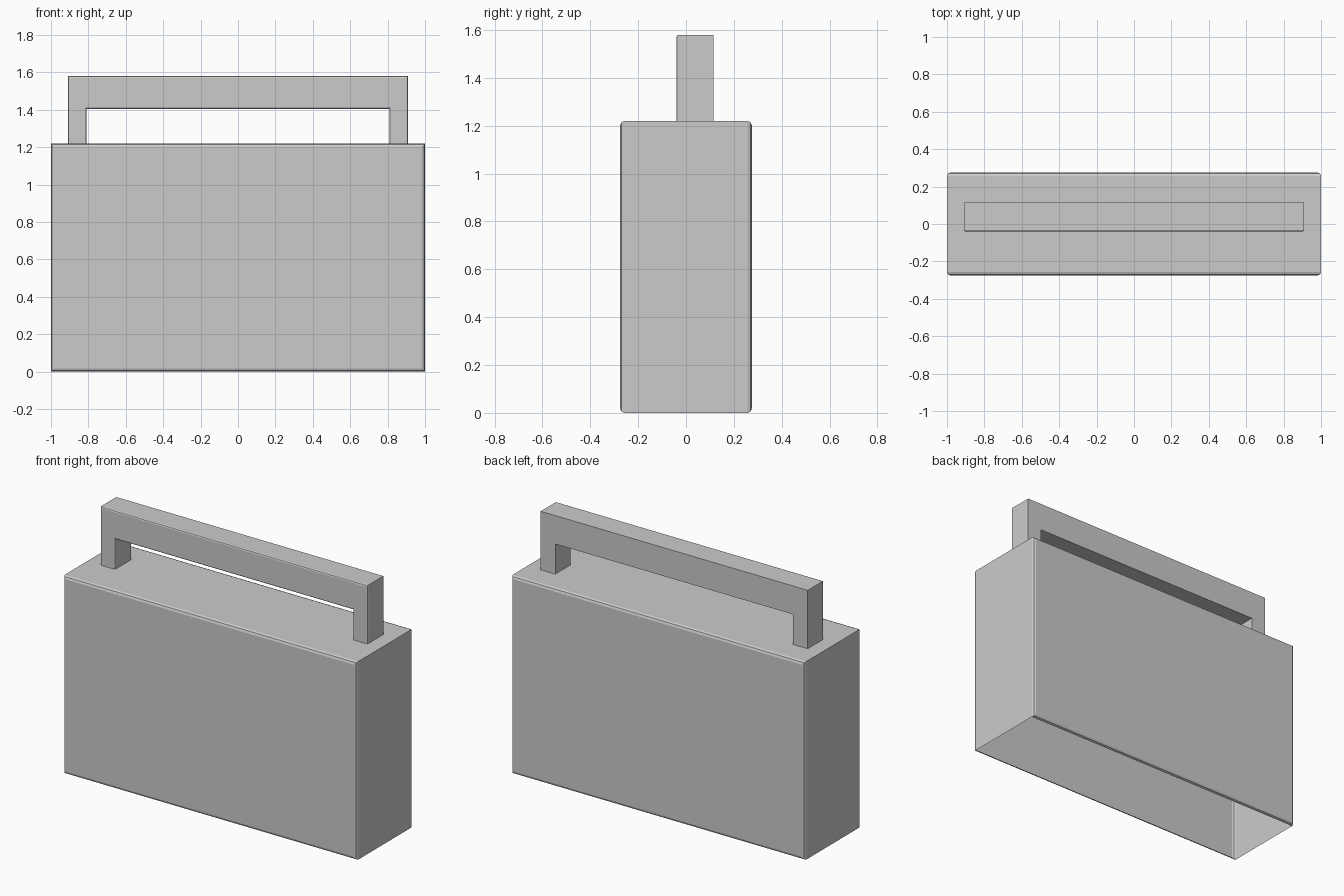
import bpy, bmesh

if "Cube" in bpy.data.objects:
    bpy.data.objects.remove(bpy.data.objects["Cube"])


def extruded_part(name, outline, y0, y1, bevel, rounded, open_bottom=False):
    """Extrude an x-z outline from y0 to y1, bevelling the rims of the chosen ends."""
    bm = bmesh.new()
    front = bm.faces.new([bm.verts.new((x, y0, z)) for x, z in outline])
    extruded = bmesh.ops.extrude_face_region(bm, geom=[front], use_keep_orig=True)["geom"]
    bmesh.ops.translate(bm, vec=(0, y1 - y0, 0),
                        verts=[g for g in extruded if isinstance(g, bmesh.types.BMVert)])
    bmesh.ops.recalc_face_normals(bm, faces=bm.faces[:])
    bottom = min(v.co.z for v in bm.verts)

    rims = []
    for e in bm.edges:
        ys = [v.co.y for v in e.verts]
        on_floor = all(abs(v.co.z - bottom) < 1e-5 for v in e.verts)
        if any(all(abs(y - end) < 1e-5 for y in ys) for end in rounded):
            # handle feet meet the body squarely, so they stay sharp
            if open_bottom or not on_floor:
                rims.append(e)
    bmesh.ops.bevel(bm, geom=rims, offset=bevel, offset_type='OFFSET',
                    segments=2, profile=0.5, affect='EDGES')

    if open_bottom:
        floor = [f for f in bm.faces
                 if all(abs(v.co.z - bottom) < 1e-5 for v in f.verts)]
        bmesh.ops.delete(bm, geom=floor, context='FACES_ONLY')

    mesh = bpy.data.meshes.new(name)
    bm.to_mesh(mesh)
    bm.free()
    obj = bpy.data.objects.new(name, mesh)
    bpy.context.collection.objects.link(obj)
    return obj


# Hollow case body, open underneath, with softened front and back rims
extruded_part("case_body", [(-1, 0), (1, 0), (1, 1.22), (-1, 1.22)],
              -0.275, 0.275, 0.018, (-0.275, 0.275), open_bottom=True)

# Carry handle: inverted U, softened on the front only
right_half = [(0.81, 1.405), (0.81, 1.22), (0.91, 1.22), (0.91, 1.58)]
outline = right_half + [(-x, z) for x, z in reversed(right_half)]
extruded_part("carry_handle", outline, -0.04, 0.115, 0.009, (-0.04,))
